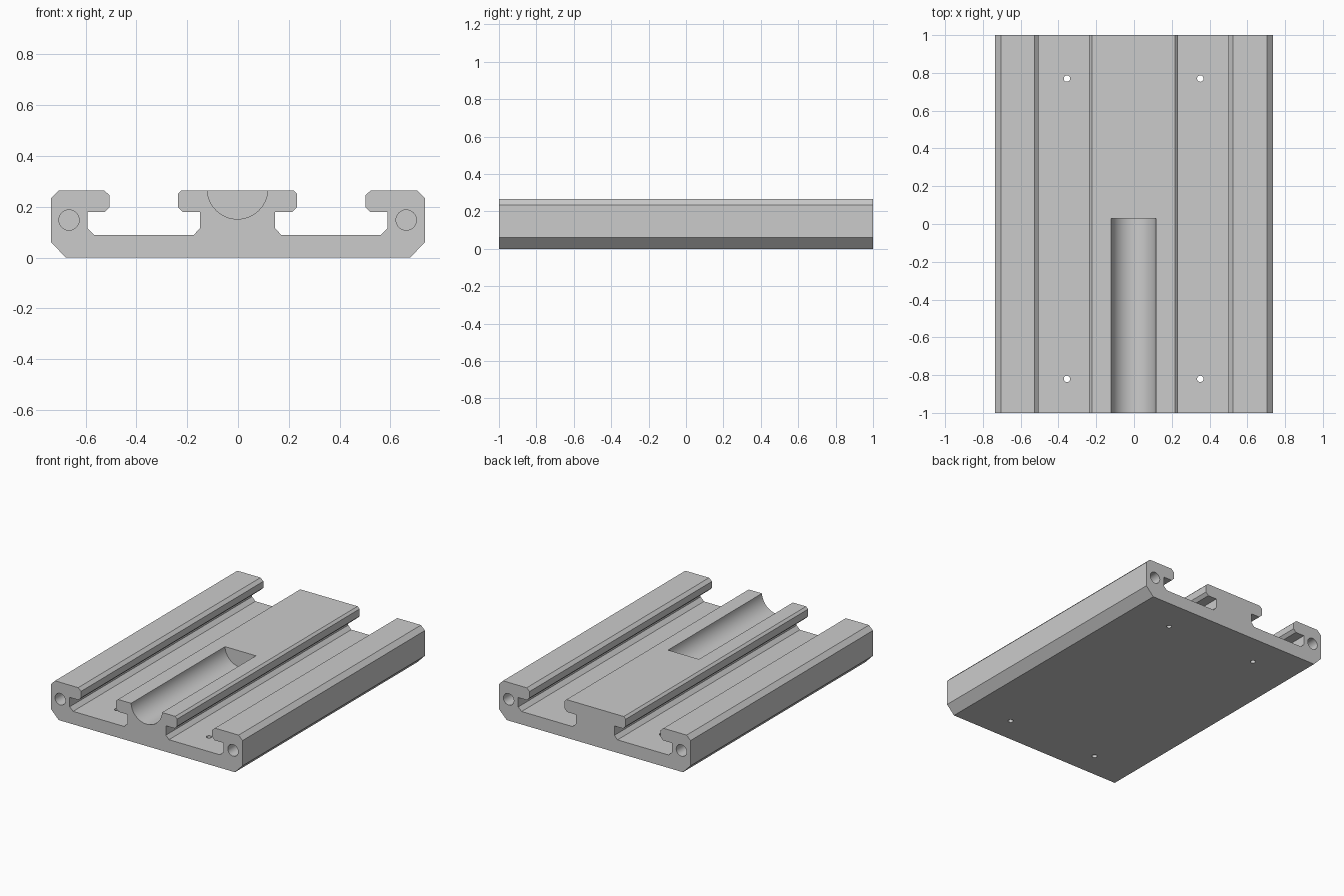
import bpy, bmesh
from math import radians

cube = bpy.data.objects.get("Cube")
if cube:
    bpy.data.objects.remove(cube, do_unlink=True)

HALF_LENGTH = 1.0
SHIFT = -0.002  # slots sit slightly off the centre line

aluminium = bpy.data.materials.new("plain grey metal")
aluminium.use_nodes = True
grey = (0.6, 0.6, 0.6, 1)
aluminium.diffuse_color = grey
aluminium.node_tree.nodes["Principled BSDF"].inputs["Base Color"].default_value = grey

# Half section of the slotted plate, from the bottom edge up to the centre lip
outer = [(0.677, 0), (0.735, 0.06), (0.735, 0.235), (0.705, 0.265)]
slot = [(0.525, 0.265), (0.503, 0.245), (0.503, 0.2), (0.523, 0.18),
        (0.59, 0.18), (0.59, 0.115), (0.564, 0.09),
        (0.172, 0.09), (0.148, 0.115), (0.148, 0.18),
        (0.215, 0.18), (0.235, 0.2), (0.235, 0.25), (0.22, 0.265)]


def side(sign):
    return ([(sign * x, z) for x, z in outer]
            + [(sign * x + SHIFT, z) for x, z in slot])


# Extruded plate
section = side(1) + side(-1)[::-1]
bm = bmesh.new()
face = bm.faces.new([bm.verts.new((x, -HALF_LENGTH, z)) for x, z in section])
end = bmesh.ops.extrude_face_region(bm, geom=[face])
moved = [v for v in end["geom"] if isinstance(v, bmesh.types.BMVert)]
bmesh.ops.translate(bm, verts=moved, vec=(0, 2 * HALF_LENGTH, 0))
bmesh.ops.recalc_face_normals(bm, faces=bm.faces)
mesh = bpy.data.meshes.new("slotted_plate")
bm.to_mesh(mesh)
bm.free()
plate = bpy.data.objects.new("slotted_plate", mesh)
bpy.context.collection.objects.link(plate)
mesh.materials.append(aluminium)


def cut_cylinder(radius, depth, location, along_y, sides):
    """Remove a round hole from the plate."""
    bpy.ops.mesh.primitive_cylinder_add(
        vertices=sides, radius=radius, depth=depth, location=location,
        rotation=(radians(90) if along_y else 0, 0, 0))
    cutter = bpy.context.object
    cutter.hide_render = True
    cutter.data.materials.append(aluminium)
    mod = plate.modifiers.new("hole", "BOOLEAN")
    mod.operation = "DIFFERENCE"
    mod.solver = "EXACT"
    mod.object = cutter
    bpy.context.view_layer.objects.active = plate
    bpy.ops.object.modifier_apply(modifier=mod.name)
    bpy.data.objects.remove(cutter, do_unlink=True)


# Round trough in the front half of the centre rail
trough_end, overshoot = 0.03, 0.1
trough_length = trough_end + HALF_LENGTH + overshoot
cut_cylinder(0.119, trough_length,
             (SHIFT, trough_end - trough_length / 2, 0.271), True, 64)

# Blind screw holes in both ends of the side rails
for x in (-0.665, 0.662):
    for y in (-HALF_LENGTH, HALF_LENGTH):
        cut_cylinder(0.04, 0.5, (x, y, 0.148), True, 32)

# Mounting holes through the slot floors
for x in (-0.355, 0.351):
    for y in (-0.82, 0.77):
        cut_cylinder(0.017, 0.3, (x, y, 0), False, 24)

# Smooth bores with crisp edges
bpy.ops.object.select_all(action="DESELECT")
plate.select_set(True)
bpy.context.view_layer.objects.active = plate
bpy.ops.object.shade_smooth_by_angle(angle=radians(25))
